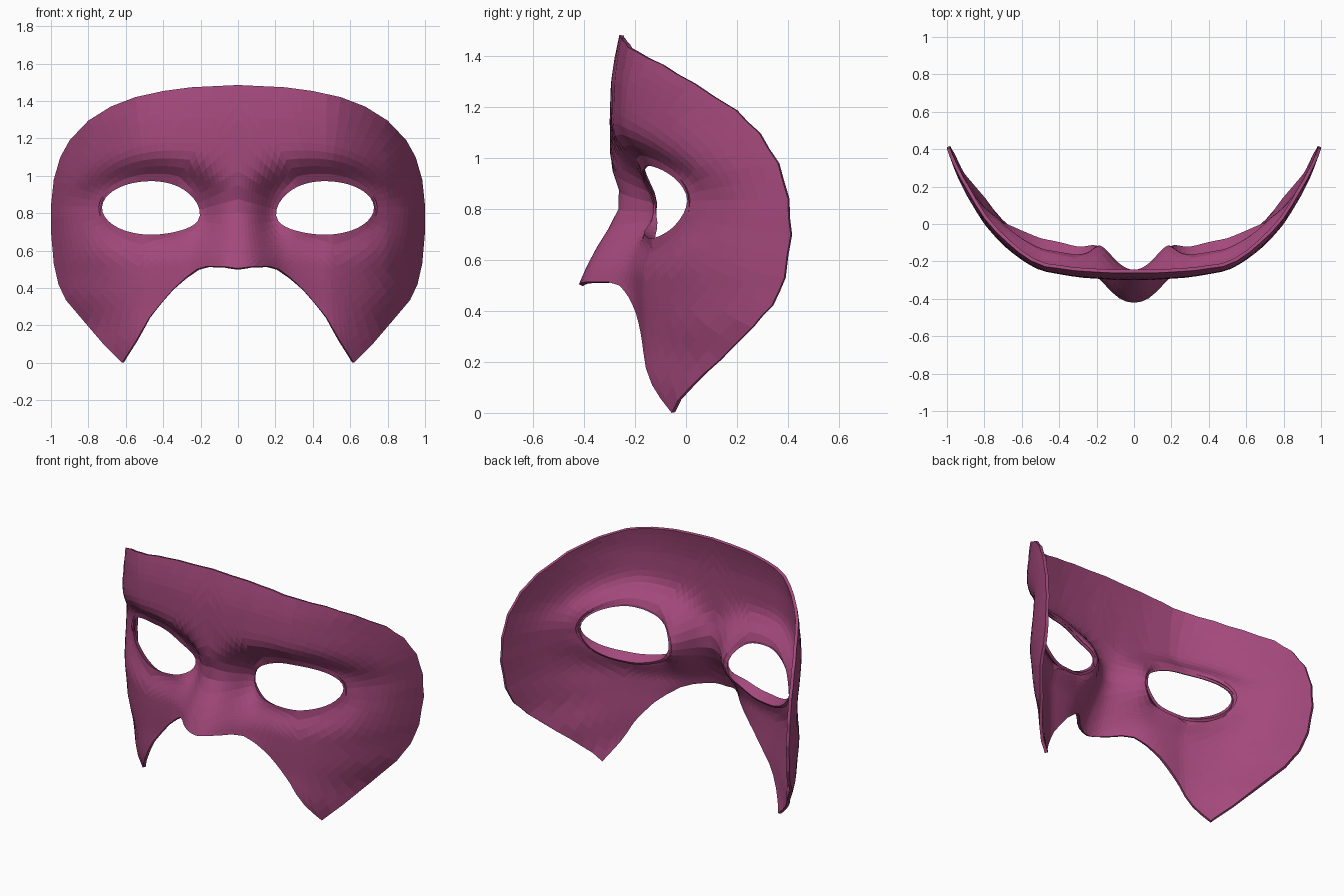
import bpy, bmesh
from math import atan2, cos, sin, exp, hypot

if "Cube" in bpy.data.objects:
    bpy.data.objects.remove(bpy.data.objects["Cube"])

# eye opening (half mask): centre and radii
EX, EZ, RX, RZ = 0.465, 0.828, 0.262, 0.143

# half outline in front view, clockwise from top centre to the nose edge and up the centre line
OUTLINE = [(0, 1.485), (.25, 1.473), (.4, 1.453), (.55, 1.42), (.68, 1.37), (.8, 1.295),
           (.9, 1.19), (.95, 1.1), (.985, .98), (1, .84), (1, .7), (.985, .53), (.96, .42),
           (.92, .335), (.81, .205), (.72, .1), (.62, 0), (.55, .11), (.475, .24), (.41, .32),
           (.35, .39), (.28, .455), (.22, .50), (.17, .515), (.08, .515), (0, .505),
           (0, .65), (0, .8), (0, .95), (0, 1.1), (0, 1.3)]

# depth profiles: wrap around the face, lean by height, extra lean of the sides, nose height and width
WRAP = [(-.1, -.3), (.1, -.3), (.3, -.287), (.5, -.252), (.6, -.202), (.7, -.135), (.8, -.038),
        (.9, .12), (.96, .255), (1, .375), (1.04, .50)]
LEAN = [(-.1, .17), (0, .125), (.06, .1), (.13, .085), (.3, .09), (.5, .08), (.7, .03), (.8, 0),
        (1.15, .0), (1.3, .005), (1.4, .02), (1.5, .042), (1.6, .06)]
SIDE = [(0, .04), (.1, .105), (.2, .1), (.33, 0), (.53, -.02), (.7, 0), (.84, .01),
        (.98, .027), (1.1, .05), (1.19, .068), (1.3, .09), (1.4, .14), (1.5, .15)]
NOSE = [(.4, .27), (.51, .195), (.6, .14), (.7, .08), (.8, .03), (.95, .02), (1.05, 0), (2, 0)]
NOSE_W = [(.45, .2), (.55, .185), (.75, .13), (2, .12)]


def interp(table, t):
    for (a, fa), (b, fb) in zip(table, table[1:]):
        if t <= b:
            return fa + (fb - fa) * (max(t, a) - a) / (b - a)
    return table[-1][1]


def soft(table, t, h=.03):
    return (interp(table, t - h) + 2 * interp(table, t) + interp(table, t + h)) / 4


def depth(x, z):
    y = soft(WRAP, x) + soft(LEAN, z)
    d = hypot((hypot(x, .07) - EX) / RX, (z - EZ) / RZ)          # eye socket
    low = min(1, max(0, (EZ - z) / RZ))
    up = min(1, max(0, (z - EZ) / RZ))
    y += (.11 - .025 * low) * exp(-(max(d - 1, 0) / (.75 - .12 * up)) ** 2)
    y += .06 * exp(-((x - .2) / .075) ** 2 - ((z - .8) / .11) ** 2)  # inner corner
    y -= soft(NOSE, z) * exp(-(x / interp(NOSE_W, z)) ** 2.6)
    return y + soft(SIDE, z) * min(1, max(0, (x - .5) / .4)) ** 1.6


def eye_point(a):
    c, s = cos(a), sin(a)
    return EX + RX * c, EZ + RZ * s - .03 * max(0, -c) ** 3


# half shell: rings from the eye opening out to the outline
pts = []
for (x0, z0), (x1, z1) in zip(OUTLINE, OUTLINE[1:] + OUTLINE[:1]):
    pts += [(x0, z0), ((x0 + x1) / 2, (z0 + z1) / 2)]
RINGS, N = 12, len(pts)
bm = bmesh.new()
rings = []
for r in range(-1, RINGS + 1):
    t = max(r, 0) / RINGS
    ring = []
    for ox, oz in pts:
        a = atan2((oz - EZ) / .19, (ox - EX) / RX)
        ex, ez = eye_point(a)
        x, z = ex + (ox - ex) * t, ez + (oz - ez) * t
        y = depth(x, z)
        if r < 0:                                                # folded lower eyelid
            low = max(0, -sin(a))
            y += .006 + .05 * low
            z -= .035 * low
        ring.append(bm.verts.new((x, y, z)))
    rings.append(ring)
for inner, outer in zip(rings, rings[1:]):
    for i in range(N):
        j = (i + 1) % N
        bm.faces.new((inner[i], outer[i], outer[j], inner[j]))
bm.normal_update()
if sum(f.normal.y * f.calc_area() for f in bm.faces) > 0:
    bmesh.ops.reverse_faces(bm, faces=bm.faces)
me = bpy.data.meshes.new("mask")
bm.to_mesh(me)
bm.free()

mask = bpy.data.objects.new("mask", me)
bpy.context.collection.objects.link(mask)
mat = bpy.data.materials.new("plum")
mat.diffuse_color = (.37, .066, .2, 1)
mat.use_nodes = True
mat.node_tree.nodes["Principled BSDF"].inputs["Base Color"].default_value = mat.diffuse_color
me.materials.append(mat)

# other half and shell thickness
mir = mask.modifiers.new("mirror", 'MIRROR')
mir.use_clip = True
mir.merge_threshold = .0005
sol = mask.modifiers.new("thickness", 'SOLIDIFY')
sol.thickness = .018
sol.offset = -1
